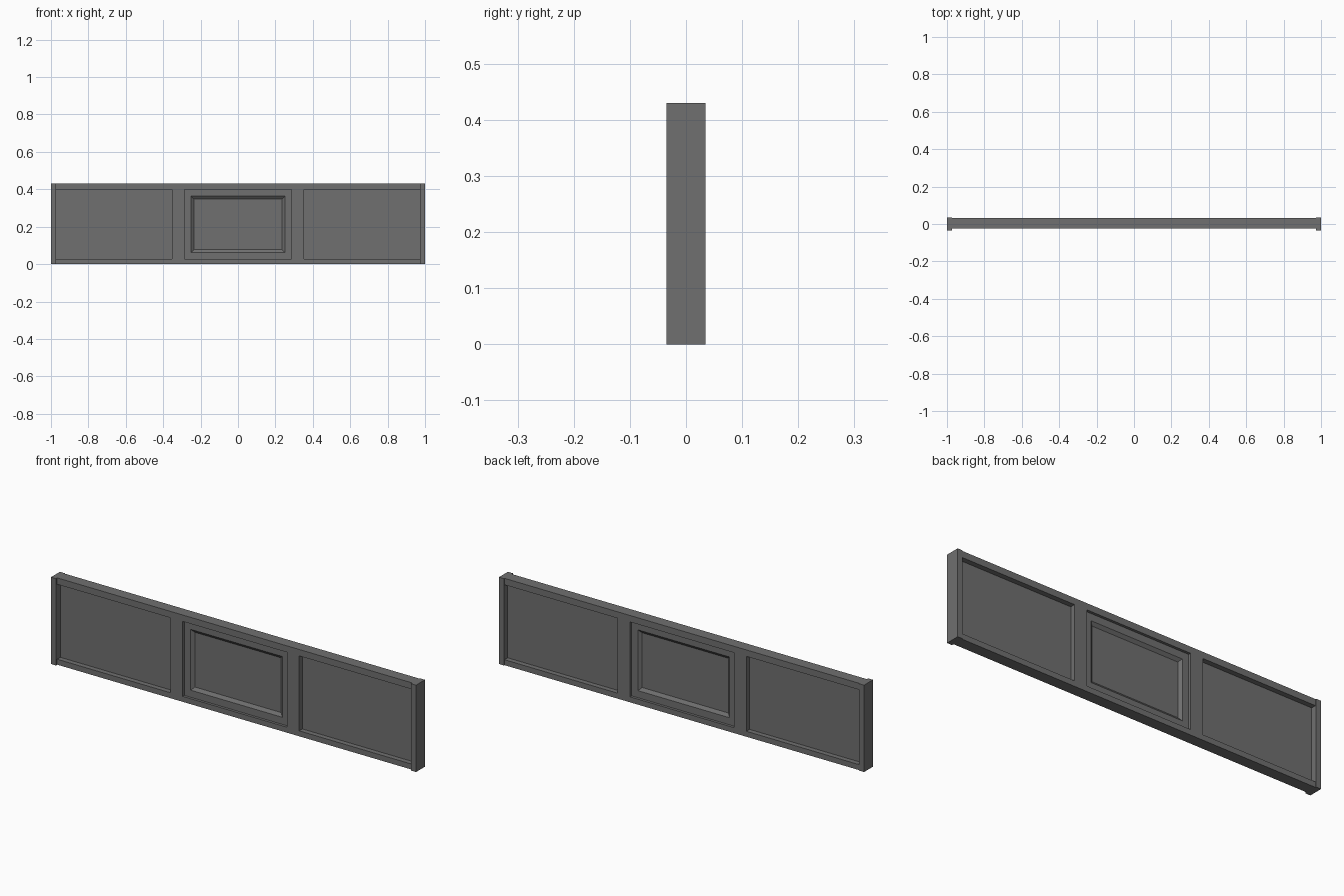
import bpy
import bmesh

cube = bpy.data.objects.get("Cube")
if cube:
    bpy.data.objects.remove(cube, do_unlink=True)

grey = bpy.data.materials.new("frame grey")
grey.use_nodes = True
colour = (0.16, 0.16, 0.16, 1)
grey.diffuse_color = colour
grey.node_tree.nodes["Principled BSDF"].inputs["Base Color"].default_value = colour


def finish(name, bm):
    bmesh.ops.recalc_face_normals(bm, faces=bm.faces)
    mesh = bpy.data.meshes.new(name)
    bm.to_mesh(mesh)
    bm.free()
    mesh.materials.append(grey)
    obj = bpy.data.objects.new(name, mesh)
    bpy.context.collection.objects.link(obj)
    return obj


def box(name, x, y, z):
    bm = bmesh.new()
    bmesh.ops.create_cube(bm, size=1)
    for v in bm.verts:
        v.co = [r[0] if c < 0 else r[1] for c, r in zip(v.co, (x, y, z))]
    return finish(name, bm)


def ring_frame(name, x, z, profile):
    """Sweep a closed (inset, depth) profile around a rectangle."""
    bm = bmesh.new()
    loops = []
    for inset, y in profile:
        a, b = x[0] + inset, x[1] - inset
        c, d = z[0] + inset, z[1] - inset
        loops.append([bm.verts.new((px, y, pz)) for px, pz in ((a, c), (b, c), (b, d), (a, d))])
    for k, low in enumerate(loops):
        high = loops[(k + 1) % len(loops)]
        for i in range(4):
            j = (i + 1) % 4
            bm.faces.new((low[i], low[j], high[j], high[i]))
    return finish(name, bm)


HEIGHT = 0.43
SILL, HEAD = 0.027, 0.398
FRONT, BACK = -0.025, 0.031
POST, MULL_OUT, MULL_IN = 0.973, 0.353, 0.286

# Sill and head rails
box("bottom_rail", (-POST, POST), (FRONT, BACK), (0, SILL))
box("top_rail", (-POST, POST), (FRONT, BACK), (HEAD, HEIGHT))

# End posts, mullions and side panes
for side, s in (("left", 1), ("right", -1)):
    def span(a, b):
        return sorted((s * a, s * b))
    box(side + "_post", span(POST, 1), (-0.035, 0.035), (0, HEIGHT))
    box(side + "_mullion", span(MULL_IN, MULL_OUT), (FRONT, BACK), (SILL, HEAD))
    box(side + "_pane", span(MULL_OUT, POST), (0, 0.006), (SILL, HEAD))

# Central sash with sloped glazing beads
ring_frame("centre_sash", (-MULL_IN, MULL_IN), (SILL, HEAD),
           [(0, -0.012), (0.035, -0.012), (0.05, 0), (0.05, 0.006), (0.035, 0.018), (0, 0.018)])
box("centre_pane", (-0.236, 0.236), (0, 0.006), (SILL + 0.05, HEAD - 0.05))
